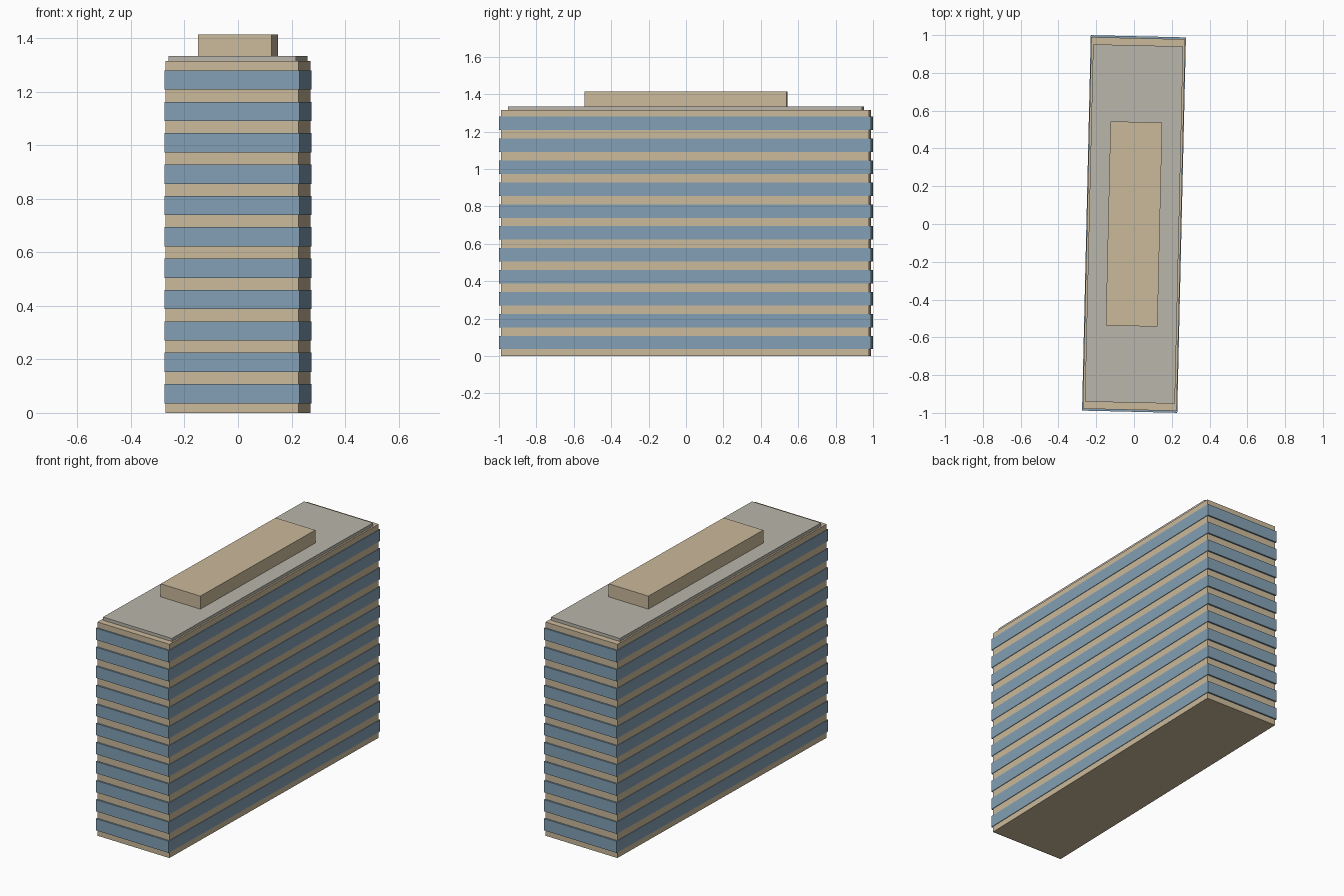
import bpy
import math

default = bpy.data.objects.get("Cube")
if default:
    bpy.data.objects.remove(default, do_unlink=True)

TURN = math.radians(-1.33)  # the whole block stands slightly turned


def material(name, colour):
    mat = bpy.data.materials.new(name)
    mat.use_nodes = True
    mat.diffuse_color = (*colour, 1)
    mat.node_tree.nodes["Principled BSDF"].inputs["Base Color"].default_value = (*colour, 1)
    return mat


def block(name, width, length, bottom, top, mat):
    bpy.ops.mesh.primitive_cube_add(size=1, location=(0, 0, (bottom + top) / 2),
                                    rotation=(0, 0, TURN))
    obj = bpy.context.object
    obj.name = name
    obj.scale = (width, length, top - bottom)
    obj.data.materials.append(mat)
    return obj


tan = material("tan_stone", (0.60, 0.49, 0.325))
blue = material("blue_glass", (0.225, 0.35, 0.456))
grey = material("roof_grey", (0.49, 0.465, 0.41))

# Main body, roof slab and rooftop plant room
block("building_core", 0.497, 1.968, 0, 1.314, tan)
block("roof_slab", 0.477, 1.892, 1.314, 1.333, grey)
block("rooftop_plant_room", 0.274, 1.081, 1.333, 1.413, tan)

# Window bands wrapping every floor
FLOORS = 11
PITCH = 0.1171
for floor in range(FLOORS):
    base = 0.036 + floor * PITCH
    block(f"window_band_{floor + 1}", 0.504, 1.988, base, base + 0.072, blue)
